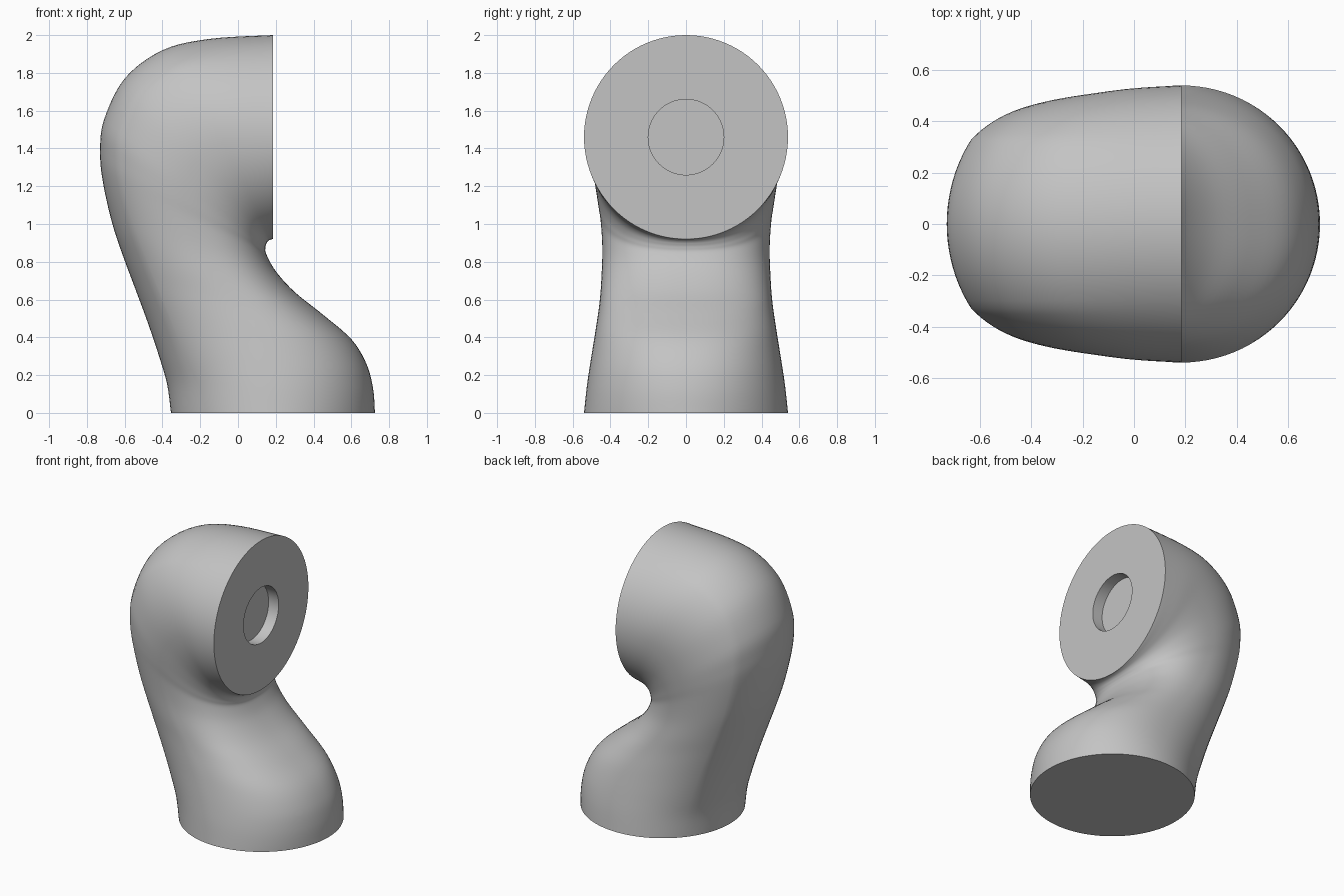
import bpy, bmesh, math
from mathutils import Vector

cube = bpy.data.objects.get("Cube")
if cube:
    bpy.data.objects.remove(cube, do_unlink=True)

SIDES = 96
STEPS = 5
RADIUS = 0.54
CREASE = math.radians(37.5)

# Ribs along the bend: outer x, outer z, inner x, inner z, half width
RIBS = [
    (-.355, 0, .725, 0, .54),
    (-.375, .15, .715, .13, .525),
    (-.415, .29, .68, .26, .505),
    (-.475, .47, .6, .39, .48),
    (-.545, .66, .45, .52, .457),
    (-.605, .82, .3, .64, .447),
    (-.665, 1, .2, .75, .443),
    (-.715, 1.22, .15, .84, .452),
    (-.73, 1.38, .145, .875, .465),
    (-.71, 1.55, .15, .895, .478),
    (-.6, 1.77, .155, .905, .495),
    (-.4, 1.92, .163, .913, .513),
    (-.15, 1.98, .175, .918, .53),
    (.185, 2, .185, .92, .54),
]


def smooth_rib(i, t):
    """Catmull-Rom blend between rib i and the next one."""
    last = len(RIBS) - 1
    rows = [RIBS[min(max(i + k, 0), last)] for k in (-1, 0, 1, 2)]
    return [b + 0.5 * t * (c - a + t * (2*a - 5*b + 4*c - d + t * (3*(b - c) + d - a)))
            for a, b, c, d in zip(*rows)]


def section(angle, length, width, squareness):
    """Offset along the outer-inner axis and across y for one angle."""
    c, s = math.cos(angle), math.sin(angle)
    side = math.copysign(1, s)
    if c < 0:
        # Rounded-square inner half
        power = 2 / (2 + squareness)
        return -length * abs(c) ** power, side * width * abs(s) ** power
    # Constant-radius outer strip with narrowed flanks past the crease
    edge_y = RADIUS * math.sin(CREASE)
    edge_a = RADIUS * math.cos(CREASE)
    y, a = RADIUS * abs(s), RADIUS * c
    if y <= edge_y:
        return length - RADIUS + a, side * y
    y = edge_y + (y - edge_y) * (width - edge_y) / (RADIUS - edge_y)
    return a * (length - RADIUS + edge_a) / edge_a, side * y


def add_rib(bm, rib, squareness):
    ox, oz, ix, iz, width = rib
    outer, inner = Vector((ox, 0, oz)), Vector((ix, 0, iz))
    axis = (outer - inner) / 2
    centre, length = (outer + inner) / 2, axis.length
    axis.normalize()
    loop = []
    for k in range(SIDES):
        a, y = section(math.tau * k / SIDES, length, width, squareness)
        loop.append(bm.verts.new(centre + axis * a + Vector((0, y, 0))))
    return loop


def add_circle(bm, x, z, radius):
    angles = [math.tau * k / SIDES for k in range(SIDES)]
    return [bm.verts.new((x, radius * math.sin(t), z + radius * math.cos(t))) for t in angles]


bm = bmesh.new()

# Curved body
total = (len(RIBS) - 1) * STEPS
loops = []
for n in range(total + 1):
    i, step = divmod(n, STEPS)
    rib = smooth_rib(i, step / STEPS)
    loops.append(add_rib(bm, rib, 0.4 * math.sin(math.pi * n / total)))

# Flat round face with a shallow round recess
loops.append(add_circle(bm, 0.185, 1.46, 0.2))
loops.append(add_circle(bm, 0.105, 1.46, 0.2))

for low, high in zip(loops, loops[1:]):
    for k in range(SIDES):
        j = (k + 1) % SIDES
        bm.faces.new((low[k], low[j], high[j], high[k]))
bm.faces.new(loops[0])
bm.faces.new(loops[-1])
bmesh.ops.recalc_face_normals(bm, faces=bm.faces)

mesh = bpy.data.meshes.new("elbow_body")
bm.to_mesh(mesh)
bm.free()
body = bpy.data.objects.new("elbow_body", mesh)
bpy.context.collection.objects.link(body)

# Plain grey finish
grey = bpy.data.materials.new("plain_grey")
grey.use_nodes = True
colour = (0.55, 0.55, 0.55, 1)
grey.diffuse_color = colour
grey.node_tree.nodes["Principled BSDF"].inputs["Base Color"].default_value = colour
mesh.materials.append(grey)

bpy.ops.object.select_all(action='DESELECT')
body.select_set(True)
bpy.context.view_layer.objects.active = body
bpy.ops.object.shade_smooth_by_angle(angle=math.radians(35))
